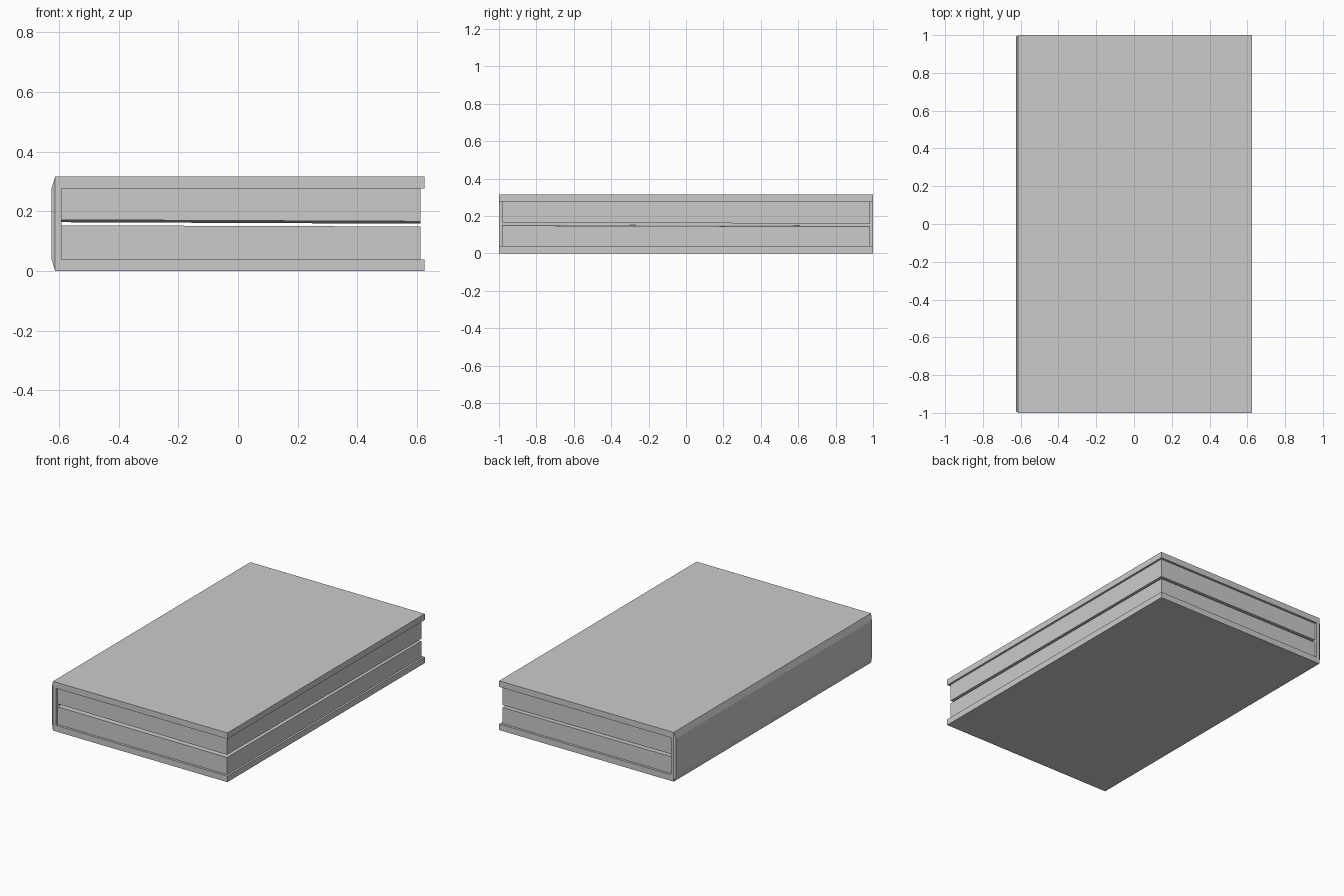
import bpy, bmesh

if "Cube" in bpy.data.objects:
    bpy.data.objects.remove(bpy.data.objects["Cube"])

W, L, H = 0.625, 1.0, 0.316   # half width, half length, height
T = 0.039                     # board thickness
SPINE_X, INNER_X = -0.613, -0.592


def finish(name, bm):
    bmesh.ops.recalc_face_normals(bm, faces=bm.faces)
    mesh = bpy.data.meshes.new(name)
    bm.to_mesh(mesh)
    bm.free()
    obj = bpy.data.objects.new(name, mesh)
    bpy.context.collection.objects.link(obj)
    return obj


# Cover: C-shaped profile extruded along y, spine raised as a bevelled panel
bm = bmesh.new()
profile = [(SPINE_X, 0), (W, 0), (W, T), (INNER_X, T),
           (INNER_X, H - T), (W, H - T), (W, H), (SPINE_X, H)]
base = bm.faces.new([bm.verts.new((x, -L, z)) for x, z in profile])
ext = bmesh.ops.extrude_face_region(bm, geom=[base])
verts = [v for v in ext["geom"] if isinstance(v, bmesh.types.BMVert)]
bmesh.ops.translate(bm, verts=verts, vec=(0, 2 * L, 0))
bm.normal_update()
spine = next(f for f in bm.faces
             if all(abs(v.co.x - SPINE_X) < 1e-5 for v in f.verts))
bmesh.ops.inset_region(bm, faces=[spine], thickness=0.012)
for v in spine.verts:
    v.co.x = -W
    v.co.z = T if v.co.z < H / 2 else H - T
finish("book_cover", bm)


# Page blocks: boxes whose facing sides slope slightly to leave a thin gap
def page_block(name, outer_z, gap_z, slope_x, slope_y):
    bm = bmesh.new()
    bmesh.ops.create_cube(bm, size=1)
    inner_sign = 1 if gap_z > outer_z else -1
    for v in bm.verts:
        sx, sy = v.co.x * 2, v.co.y * 2
        is_gap = v.co.z * inner_sign > 0
        v.co.x = 0.612 if sx > 0 else INNER_X
        v.co.y = 0.985 * sy
        v.co.z = gap_z - slope_x * sx - slope_y * sy if is_gap else outer_z
    return finish(name, bm)


page_block("lower_pages", T, 0.148, 0.002, 0.003)
page_block("upper_pages", H - T, 0.165, 0.0025, 0.004)
